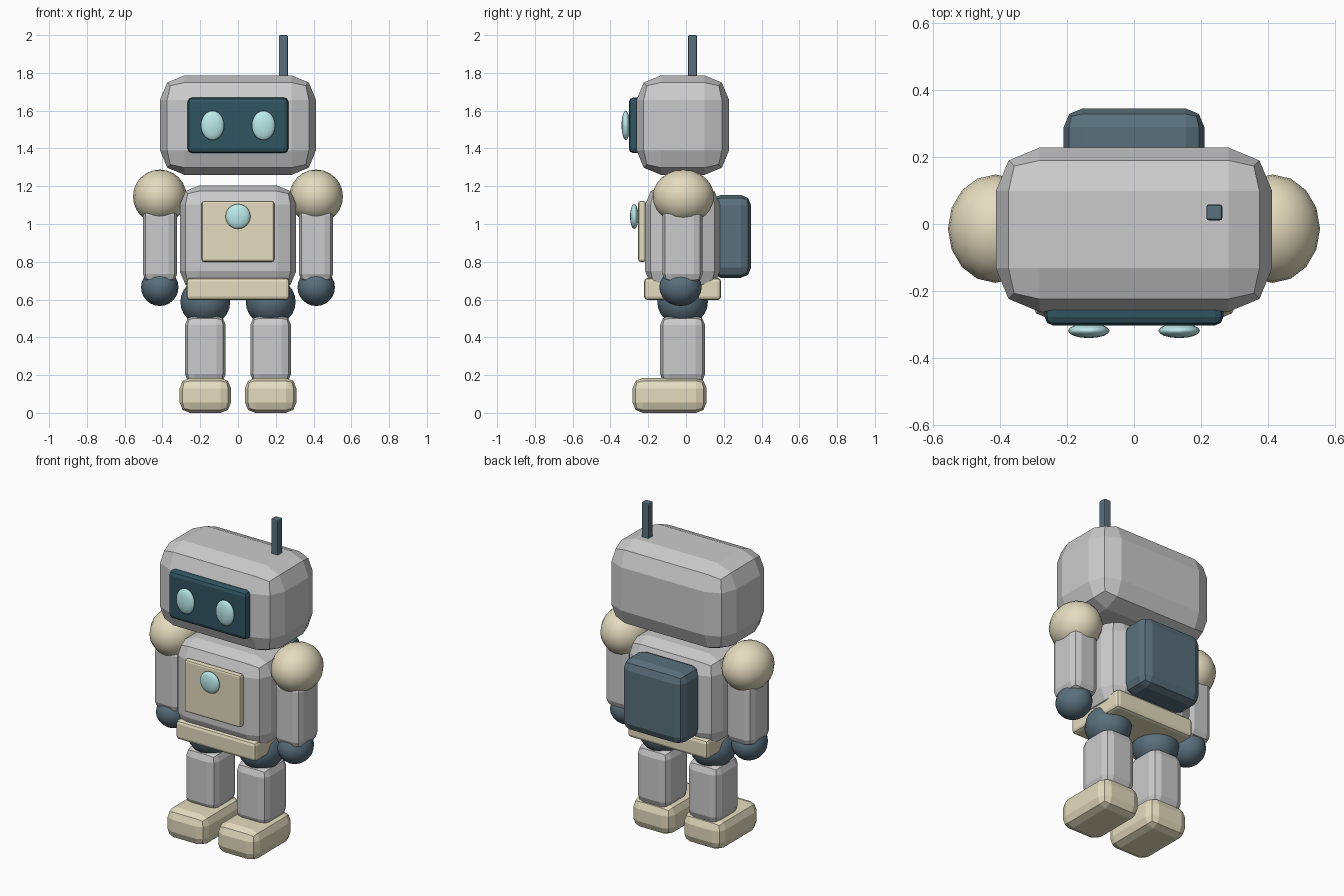
import bpy

if "Cube" in bpy.data.objects:
    bpy.data.objects.remove(bpy.data.objects["Cube"])

YC = -0.018  # depth centre of the body


def material(name, rgb):
    m = bpy.data.materials.new(name)
    m.diffuse_color = (*rgb, 1)
    m.use_nodes = True
    m.node_tree.nodes["Principled BSDF"].inputs["Base Color"].default_value = m.diffuse_color
    return m


CREAM = material("cream", (0.78, 0.72, 0.52))
SLATE = material("slate", (0.10, 0.16, 0.20))
VISOR = material("dark_teal", (0.03, 0.09, 0.12))
GLOW = material("pale_cyan", (0.50, 0.82, 0.82))


def finish(name, mat):
    o = bpy.context.object
    o.name = name
    if mat:
        o.data.materials.append(mat)
    return o


def box(name, x, y, z, bevel, mat=None, segments=2):
    """Bevelled box from (min, max) ranges."""
    bpy.ops.mesh.primitive_cube_add(size=1, location=[(a + b) / 2 for a, b in (x, y, z)])
    o = finish(name, mat)
    o.scale = [b - a for a, b in (x, y, z)]
    bpy.ops.object.transform_apply(location=False, rotation=False, scale=True)
    m = o.modifiers.new("bevel", "BEVEL")
    m.width, m.segments = bevel, segments
    return o


def ball(name, centre, radii, mat):
    bpy.ops.mesh.primitive_uv_sphere_add(segments=16, ring_count=12, radius=1, location=centre)
    o = finish(name, mat)
    o.scale = radii
    bpy.ops.object.transform_apply(location=False, rotation=False, scale=True)
    bpy.ops.object.shade_smooth()
    return o


def around(c, w):
    return (c - w / 2, c + w / 2)


# head, visor and antenna
box("head", (-0.413, 0.413), (-0.262, 0.228), (1.26, 1.787), 0.13)
box("visor", (-0.267, 0.267), (-0.303, -0.235), (1.375, 1.67), 0.025, VISOR)
box("antenna", (0.216, 0.264), (0.011, 0.058), (1.74, 2.0), 0.007, SLATE)

# torso, chest plate, belt and backpack
box("torso", (-0.308, 0.308), (-0.216, 0.18), (0.65, 1.203), 0.1)
box("chest_plate", (-0.192, 0.192), (-0.253, -0.213), (0.80, 1.122), 0.012, CREAM)
ball("chest_button", (0, -0.274, 1.04), (0.066, 0.022, 0.066), GLOW)
box("belt", (-0.273, 0.273), (-0.222, 0.186), (0.597, 0.715), 0.02, CREAM)
box("backpack", (-0.21, 0.21), (0.13, 0.345), (0.715, 1.154), 0.055, SLATE)

# paired parts
for side, s in (("left", 1), ("right", -1)):
    ball(side + "_eye", (s * 0.135, -0.319, 1.522), (0.062, 0.022, 0.078), GLOW)
    ball(side + "_shoulder", (s * 0.414, YC + 0.004, 1.145), (0.142, 0.162, 0.143), CREAM)
    box(side + "_arm", around(s * 0.413, 0.18), around(YC, 0.212), (0.69, 1.09), 0.045)
    ball(side + "_hand", (s * 0.414, -0.029, 0.665), (0.099, 0.112, 0.099), SLATE)
    ball(side + "_hip", (s * 0.173, YC, 0.588), (0.132, 0.134, 0.128), SLATE)
    box(side + "_leg", around(s * 0.173, 0.216), around(YC, 0.238), (0.155, 0.515), 0.05)
    box(side + "_foot", around(s * 0.173, 0.272), (-0.283, 0.109), (0.0, 0.185), 0.055, CREAM)
